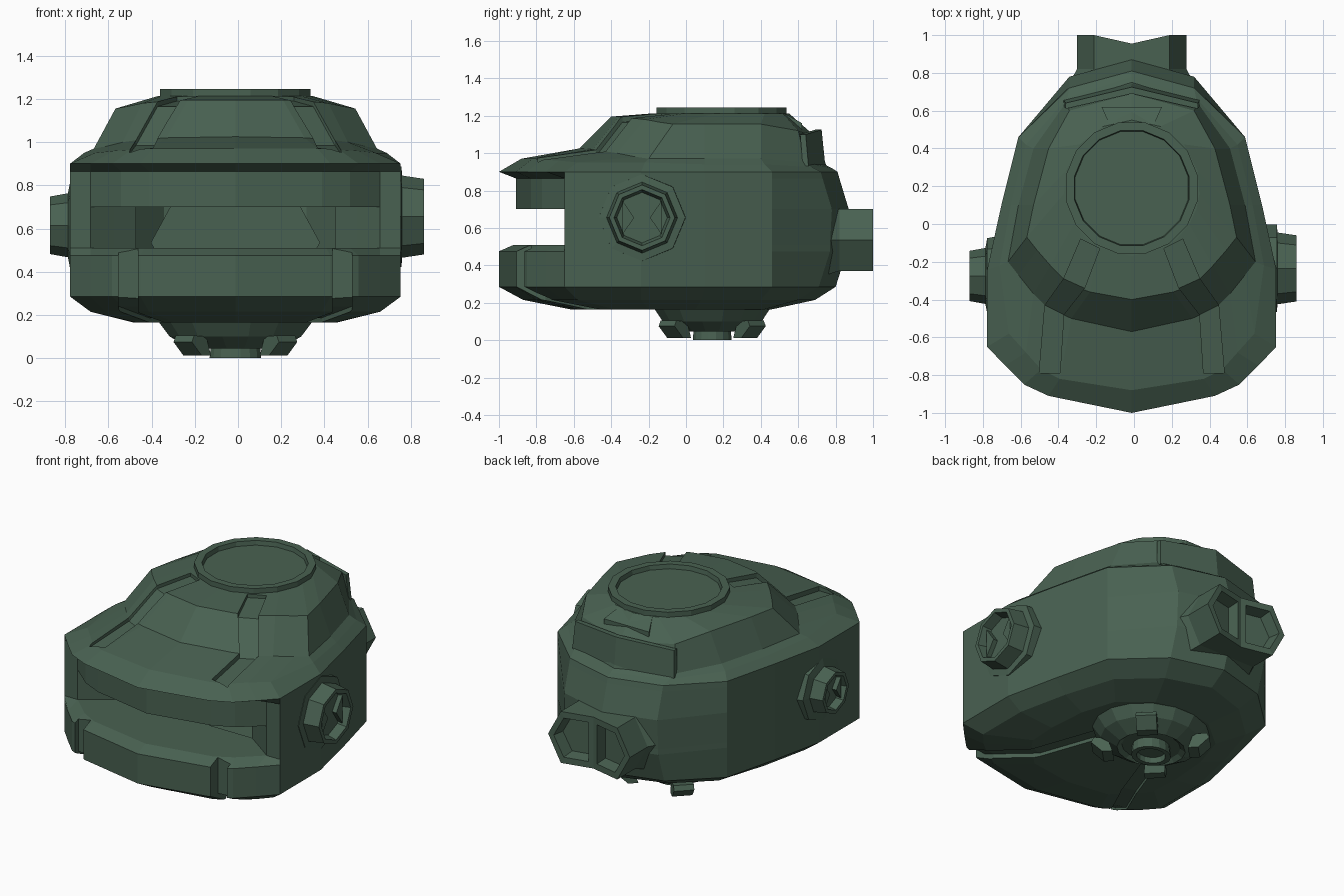
import bpy, bmesh, math
from mathutils import Matrix, Vector

if "Cube" in bpy.data.objects:
    bpy.data.objects.remove(bpy.data.objects["Cube"])

CX = -0.012  # the shell sits slightly off centre

green = bpy.data.materials.new("dark green")
green.use_nodes = True
COLOUR = (0.066, 0.120, 0.083, 1.0)
green.diffuse_color = COLOUR
green.node_tree.nodes["Principled BSDF"].inputs["Base Color"].default_value = COLOUR


def loft(name, rings):
    """Closed solid through a list of equal-length point rings."""
    bm = bmesh.new()
    loops = [[bm.verts.new((p[0] + CX, p[1], p[2])) for p in ring] for ring in rings]
    n = len(loops[0])
    for a, b in zip(loops, loops[1:]):
        for i in range(n):
            j = (i + 1) % n
            bm.faces.new((a[i], a[j], b[j], b[i]))
    bm.faces.new(loops[0])
    bm.faces.new(loops[-1][::-1])
    bmesh.ops.remove_doubles(bm, verts=bm.verts, dist=1e-4)
    bmesh.ops.recalc_face_normals(bm, faces=bm.faces)
    mesh = bpy.data.meshes.new(name)
    bm.to_mesh(mesh)
    bm.free()
    mesh.materials.append(green)
    obj = bpy.data.objects.new(name, mesh)
    bpy.context.scene.collection.objects.link(obj)
    return obj


def mirror_ring(half):
    """Full ring from the half running front centre to back centre."""
    return half + [(-x, y, z) for x, y, z in half[-2:0:-1]]


def circle(r, z, sides, cy, squash=1.0):
    steps = [2 * math.pi * (i + 0.5) / sides for i in range(sides)]
    return [(r * math.cos(a), cy + squash * r * math.sin(a), z) for a in steps]


# ---- Head shell: crown, dome, brim, visor, mouth slit, jaw, underside ----
def wall(front, back, z):
    side = [(.765, -.65), (.765, -.24), (.69, .1), (.6, .46), (.33, back - .09), (0, back)]
    return [(x, y, z) for x, y in front + side]


rim_f = [(0, -1), (.44, -.91), (.57, -.85), (.67, -.75)]
visor_f = [(0, -.91), (.4, -.83), (.53, -.77), (.67, -.65)]
mouth_f = [(0, -.5), (.46, -.5), (.56, -.57), (.67, -.65)]
jaw_f = [(0, -.92), (.42, -.84), (.53, -.78), (.67, -.65)]

crown = [(.36 * math.sin(math.radians(a)), .19 - .36 * math.cos(math.radians(a)), 1.213)
         for a in (0, 30, 42, 58, 72, 85, 105, 130, 155, 180)]
dome_top = [(0, -.40, 1.195), (.22, -.36, 1.195), (.33, -.32, 1.19), (.43, -.22, 1.18),
            (.5, -.14, 1.165), (.555, -.07, 1.155), (.52, .1, 1.155), (.44, .4, 1.155),
            (.33, .6, 1.12), (0, .69, 1.09)]
dome_base = [(0, -.57, 1.025), (.32, -.5, 1.02), (.45, -.44, 1.01), (.52, -.37, 1.0),
             (.6, -.27, .98), (.655, -.2, .97), (.6, .1, .97), (.52, .4, .97),
             (.35, .64, .95), (0, .75, .935)]
brim = [(0, -.88, .97), (.38, -.82, .97), (.48, -.77, .965), (.56, -.68, .96),
        (.65, -.58, .95), (.70, -.22, .95), (.64, .1, .94), (.56, .42, .94),
        (.34, .67, .925), (0, .78, .92)]
under_1 = [(x, y, .215) for x, y in
           [(0, -.87), (.4, -.8), (.5, -.74), (.6, -.66), (.67, -.58),
            (.67, -.24), (.6, .08), (.5, .4), (.28, .6), (0, .69)]]
under_2 = [(x, y, .165) for x, y in
           [(0, -.62), (.28, -.58), (.36, -.5), (.42, -.44), (.46, -.38),
            (.47, -.2), (.45, .05), (.38, .27), (.2, .42), (0, .46)]]
halves = [crown, dome_top, dome_base, brim,
          wall(rim_f, .81, .90), wall(visor_f, .82, .865), wall(visor_f, .87, .70),
          wall(mouth_f, .87, .70), wall(mouth_f, .86, .51), wall(jaw_f, .86, .51),
          wall(rim_f, .86, .475), wall(rim_f, .80, .285), under_1, under_2]
shell = loft("head_shell", [mirror_ring(h) for h in halves])


# ---- Panel channels cut into the shell ----
def channel(sections, z_far, s):
    """Cutter strip: each section is left xy, right xy and the floor height."""
    rings = []
    for (lx, ly), (rx, ry), z in sections:
        far = z + z_far
        rings.append([(s * lx, ly, z), (s * rx, ry, z), (s * rx, ry, far), (s * lx, ly, far)])
    return loft("channel_cutter", rings)


crown_path = [((.17, -.13), (.27, -.08), 1.19), ((.25, -.34), (.36, -.29), 1.165),
              ((.36, -.48), (.46, -.43), .985), ((.38, -.79), (.49, -.79), .945)]
jaw_path = [((.45, -1.05), (.54, -1.05), .2), ((.45, -.83), (.54, -.83), .2)]
under_path = [((.45, -.86), (.54, -.85), .29), ((.45, -.75), (.54, -.73), .24),
              ((.31, -.5), (.40, -.47), .187), ((.15, -.05), (.24, -.02), .187)]
for s in (1, -1):
    for path, far in ((crown_path, .2), (jaw_path, .35), (under_path, -.2)):
        cutter = channel(path, far, s)
        cutter.hide_render = True
        mod = shell.modifiers.new("channel", 'BOOLEAN')
        mod.operation = 'DIFFERENCE'
        mod.solver = 'EXACT'
        mod.object = cutter
        bpy.context.view_layer.objects.active = shell
        bpy.ops.object.modifier_apply(modifier=mod.name)
        bpy.data.objects.remove(cutter)

# Open the back of the mouth slit
bm = bmesh.new()
bm.from_mesh(shell.data)
slit = [f for f in bm.faces
        if abs(f.calc_center_median().y + .5) < .01
        and .52 < f.calc_center_median().z < .69 and abs(f.normal.y) > .9]
bmesh.ops.delete(bm, geom=slit, context='FACES')
bm.to_mesh(shell.data)
bm.free()

# ---- Raised ring on the crown ----
loft("crown_ring", [circle(r, z, 16, .19) for r, z in
                    ((.355, 1.19), (.355, 1.245), (.31, 1.245), (.305, 1.217))])

# ---- Tilted tab behind the ring ----
loft("crown_tab", [[(-.12, .53, z + .03), (.12, .53, z + .03), (.16, .62, z - .02), (-.16, .62, z - .02)]
                   for z in (1.13, 1.18)])

# ---- Raised plate along the back of the dome ----
loft("back_plate", [[(s * .36, y - .115, .93), (s * .36, y - .085, .93),
                     (s * .35, y - .10, 1.10), (s * .35, y - .13, 1.10)] if s else
                    [(0, y - .03, .93), (0, y + .005, .93), (0, y - .015, 1.125), (0, y - .05, 1.125)]
                    for s, y in ((-1, .74), (0, .74), (1, .74))])


# ---- Octagonal ear barrels with recessed faces ----
def ear(name, s, cy, cz, profile, floor, size):
    rings = [[(s * x, cy + r * math.cos(i * math.pi / 4), cz + r * math.sin(i * math.pi / 4))
              for i in range(8)] for x, r in profile]
    loft(name, rings)
    for k, label in ((-1, "front"), (1, "back")):
        tri = [(k * .75, .65), (k * .3, 0), (k * .75, -.65)]
        loft(name + "_wedge_" + label,
             [[(s * x, cy + size * a, cz + size * b) for a, b in tri]
              for x in (floor - .01, floor + .03)])


ear("left_ear", 1, -.235, .655,
    ((.66, .235), (.768, .232), (.772, .19), (.872, .175), (.872, .15), (.815, .135)), .815, .14)
ear("right_ear", -1, -.275, .615,
    ((.66, .22), (.765, .20), (.775, .148), (.858, .133), (.858, .11), (.81, .10)), .81, .105)

# ---- Twin-socket connector at the back ----
section = [(0, .70), (.2, .70), (.29, .535), (.2, .37), (0, .37)]
for s, label in ((1, "left"), (-1, "right")):
    def slice_at(y, grow=1.0, inset=1.0, bent=False):
        ring = []
        for x, z in section:
            x, z = .125 + (x - .125) * inset, .535 + (z - .535) * inset
            dy = .045 * min(x / .2, 1) if bent else 0
            ring.append((s * x * grow, y + dy, .535 + (z - .535) * grow))
        return ring
    loft("back_connector_" + label,
         [slice_at(.62, 1.35), slice_at(.70, 1.22), slice_at(.82), slice_at(.955, bent=True),
          slice_at(.955, inset=.76, bent=True), slice_at(.88, inset=.68, bent=True)])

# ---- Bowl and neck collar underneath ----
loft("neck_bowl", [circle(r, z, 16, .14, .87) for r, z in
                   ((.36, .19), (.36, .165), (.31, .10), (.21, .045), (.18, .065),
                    (.115, .065), (.122, 0), (.09, 0), (.085, .035))])

# ---- Four lugs around the bowl ----
for i in range(4):
    a = math.pi / 4 + i * math.pi / 2
    out = Vector((math.cos(a), math.sin(a), 0))
    side = Vector((-out.y, out.x, 0))
    centre = Vector((0, .14, 0))
    profile = [(.22, .012), (.28, .012), (.345, .075), (.33, .105), (.25, .10)]
    loft("neck_lug_%d" % (i + 1),
         [[centre + out * r + side * t + Vector((0, 0, z)) for r, z in profile]
          for t in (-.06, .06)])
